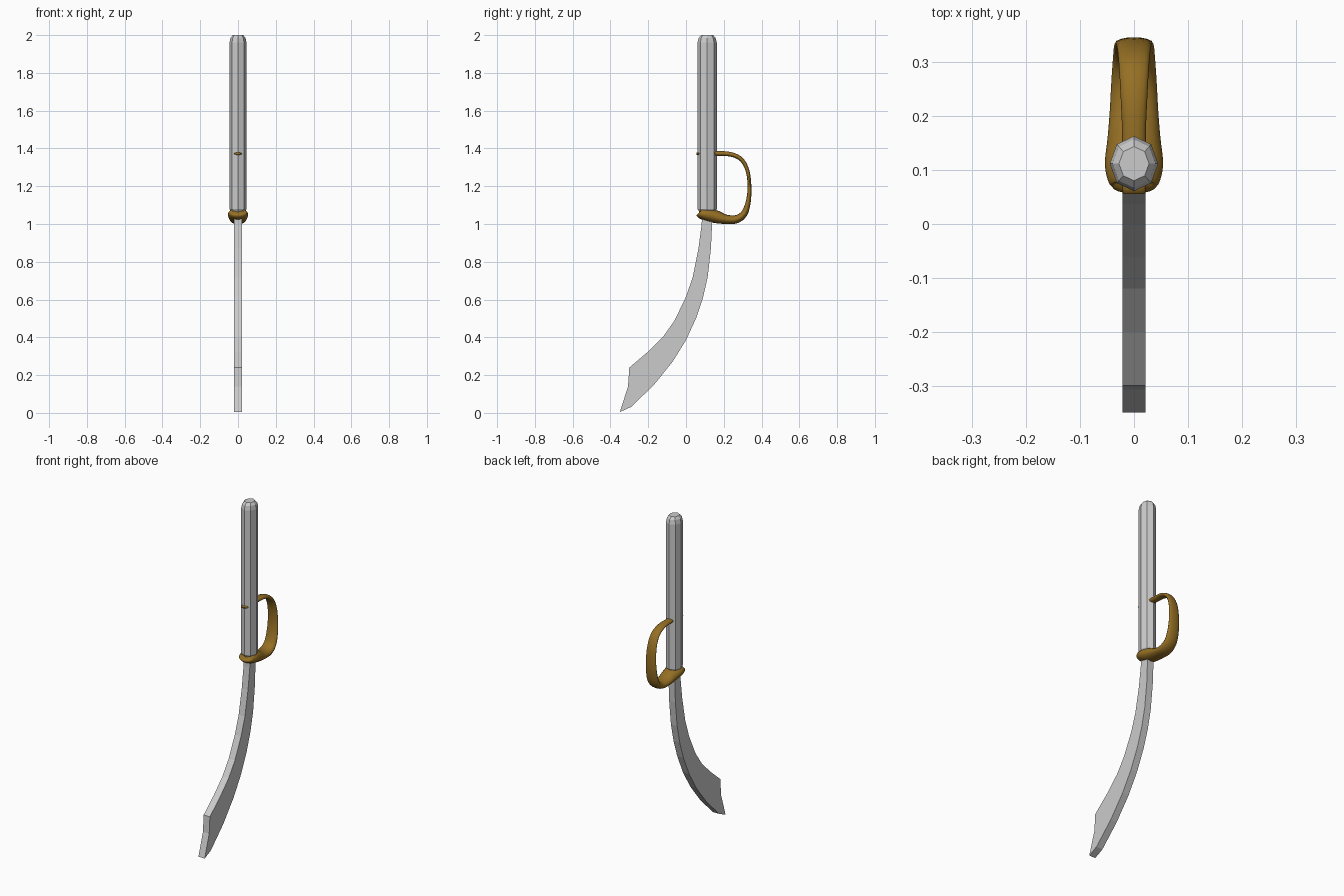
import bpy, bmesh, math
from mathutils import Vector

if "Cube" in bpy.data.objects:
    bpy.data.objects.remove(bpy.data.objects["Cube"])


def make_object(name, bm, colour=None, smooth=False):
    bmesh.ops.recalc_face_normals(bm, faces=bm.faces)
    mesh = bpy.data.meshes.new(name)
    bm.to_mesh(mesh)
    bm.free()
    ob = bpy.data.objects.new(name, mesh)
    bpy.context.collection.objects.link(ob)
    if colour:
        mat = bpy.data.materials.new(name + "_brass")
        mat.diffuse_color = colour
        mat.use_nodes = True
        mat.node_tree.nodes["Principled BSDF"].inputs["Base Color"].default_value = mat.diffuse_color
        mesh.materials.append(mat)
    if smooth:
        for p in mesh.polygons:
            p.use_smooth = True
    return ob


def loft(bm, rings):
    """Skin a list of point rings and cap both ends."""
    loops = [[bm.verts.new(p) for p in ring] for ring in rings]
    n = len(loops[0])
    for a, b in zip(loops, loops[1:]):
        for i in range(n):
            j = (i + 1) % n
            bm.faces.new((a[i], a[j], b[j], b[i]))
    bm.faces.new(loops[0])
    bm.faces.new(loops[-1])


def catmull(p0, p1, p2, p3, t):
    return 0.5 * (2 * p1 + (p2 - p0) * t + (2 * p0 - 5 * p1 + 4 * p2 - p3) * t * t
                  + (3 * p1 - p0 - 3 * p2 + p3) * t ** 3)


# Blade: curved side profile pairs (inner edge, outer edge), extruded in x
inner = [(.085, 1.06), (.083, 1.0), (.066, .87), (.036, .72), (.0, .615), (-.06, .49),
         (-.12, .405), (-.2, .325), (-.30, .24), (-.307, .14), (-.35, .005)]
outer = [(.143, 1.06), (.138, 1.0), (.132, .87), (.115, .72), (.09, .61), (.055, .505),
         (.0, .385), (-.07, .272), (-.17, .148), (-.29, .032), (-.318, .019)]
bm = bmesh.new()
loft(bm, [[(-.021, *a), (-.021, *b), (.021, *b), (.021, *a)]
          for a, b in zip(inner, outer)])
make_object("blade", bm)

# Handle: eight-sided grip with chamfered ends
bm = bmesh.new()
levels = [(1.05, .65), (1.08, 1.0), (1.96, 1.0), (1.985, .88), (2.0, .62)]
loft(bm, [[(.045 * s * math.sin(k * math.pi / 4),
            .112 - .051 * s * math.cos(k * math.pi / 4), z) for k in range(8)]
          for z, s in levels])
make_object("handle", bm)

# Knuckle guard: flattened tube swept along a loop (y, z, half width, half thickness)
guard = [(.068, 1.060, .034, .014), (.075, 1.056, .046, .026), (.11, 1.050, .054, .034),
         (.16, 1.038, .049, .034), (.21, 1.025, .045, .025), (.265, 1.025, .042, .022),
         (.308, 1.055, .039, .018), (.330, 1.12, .037, .013), (.336, 1.20, .034, .010),
         (.326, 1.28, .031, .010), (.295, 1.34, .028, .011), (.24, 1.368, .025, .012),
         (.17, 1.373, .022, .013), (.11, 1.373, .022, .009), (.056, 1.372, .021, .006)]
keys = [Vector(g) for g in guard]
keys = [2 * keys[0] - keys[1]] + keys + [2 * keys[-1] - keys[-2]]
STEPS = 4
samples = [catmull(*keys[i:i + 4], t / STEPS)
           for i in range(len(keys) - 3) for t in range(STEPS)] + [keys[-2]]
rings = []
for i, s in enumerate(samples):
    a, b = samples[max(i - 1, 0)], samples[min(i + 1, len(samples) - 1)]
    d = Vector((b[0] - a[0], b[1] - a[1])).normalized()
    ring = []
    for k in range(16):
        ang = 2 * math.pi * k / 16
        w, h = s[2] * math.cos(ang), s[3] * math.sin(ang)
        ring.append((w, s[0] - d.y * h, s[1] + d.x * h))
    rings.append(ring)
bm = bmesh.new()
loft(bm, rings)
make_object("knuckle_guard", bm, (.30, .16, .018, 1), smooth=True)
